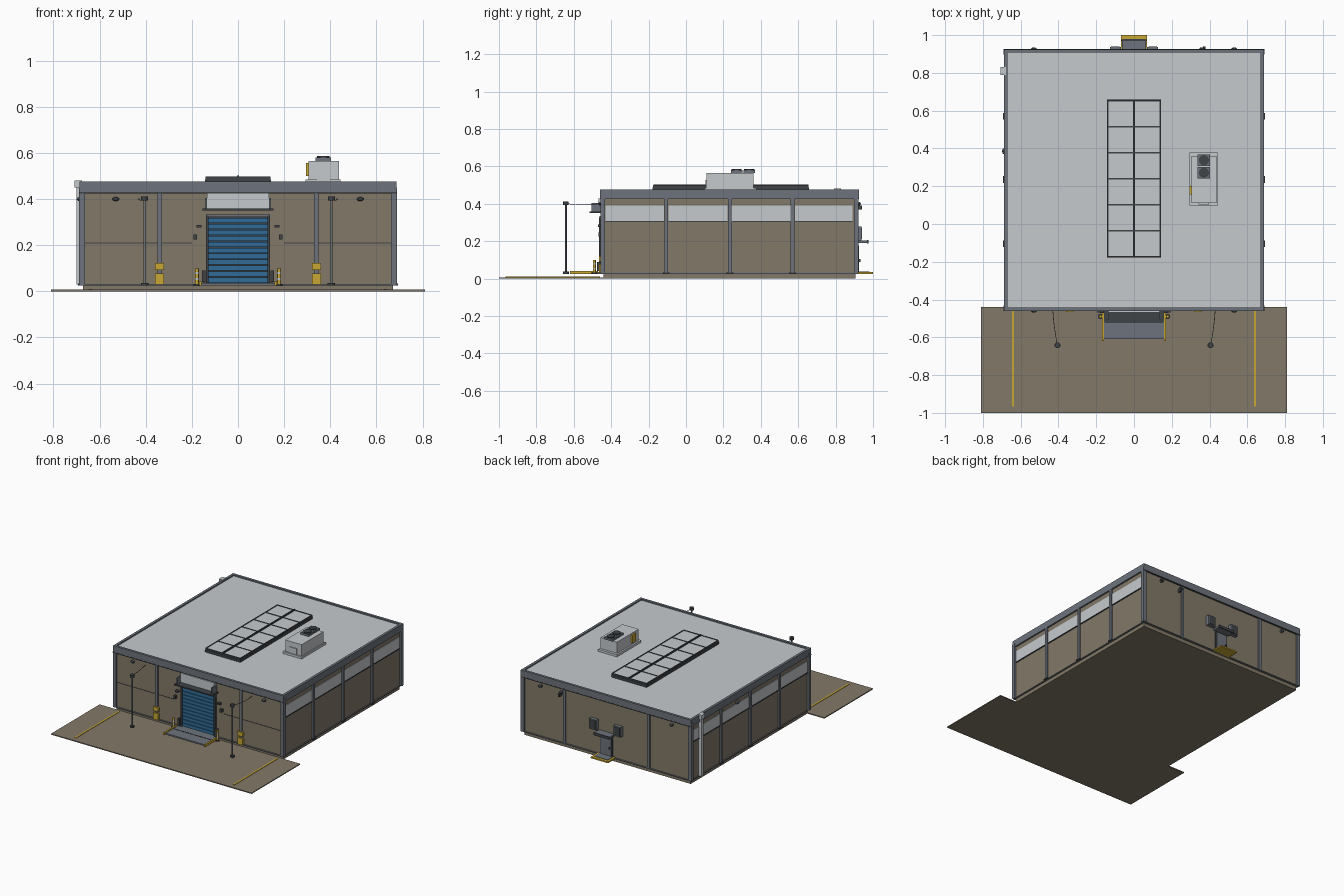
import bpy
import bmesh
from mathutils import Vector

cube = bpy.data.objects.get("Cube")
if cube:
    bpy.data.objects.remove(cube, do_unlink=True)


def material(name, r, g, b):
    m = bpy.data.materials.new(name)
    m.use_nodes = True
    m.diffuse_color = (r, g, b, 1)
    m.node_tree.nodes["Principled BSDF"].inputs["Base Color"].default_value = (r, g, b, 1)
    return m


TAUPE = material("taupe wall", .225, .19, .14)
GREY = material("steel grey", .155, .175, .205)
LIGHT = material("light grey", .56, .59, .61)
DARK = material("charcoal", .05, .056, .064)
BLUE = material("door blue", .03, .15, .31)
YELLOW = material("safety yellow", .58, .39, .035)


def finish(name, bm, mat):
    me = bpy.data.meshes.new(name)
    bm.to_mesh(me)
    bm.free()
    me.materials.append(mat)
    ob = bpy.data.objects.new(name, me)
    bpy.context.collection.objects.link(ob)
    return ob


def box(name, x, y, z, mat):
    """Box from (min, max) pairs."""
    bm = bmesh.new()
    bmesh.ops.create_cube(bm, size=1)
    for v in bm.verts:
        v.co = [(a + b) / 2 + c * (b - a) for (a, b), c in zip((x, y, z), v.co)]
    return finish(name, bm, mat)


def pair(name, x, y, z, mat):
    """Box and its mirror image across x = 0."""
    box(name + "_left", x, y, z, mat)
    box(name + "_right", (-x[1], -x[0]), y, z, mat)


def post(name, x, y, z, r, mat, sides=12):
    bm = bmesh.new()
    bmesh.ops.create_cone(bm, cap_ends=True, segments=sides, radius1=r, radius2=r, depth=z[1] - z[0])
    bmesh.ops.translate(bm, verts=bm.verts, vec=(x, y, (z[0] + z[1]) / 2))
    for f in bm.faces:
        f.smooth = len(f.verts) == 4
    return finish(name, bm, mat)


def wire(name, points, r, mat):
    cu = bpy.data.curves.new(name, "CURVE")
    cu.dimensions = "3D"
    cu.bevel_depth = r
    cu.bevel_resolution = 1
    s = cu.splines.new("POLY")
    s.points.add(len(points) - 1)
    for p, co in zip(s.points, points):
        p.co = (*co, 1)
    cu.materials.append(mat)
    bpy.context.collection.objects.link(bpy.data.objects.new(name, cu))


FRONT, BACK, SIDE = -.447, .912, .677

# Ground, slab and main walls
box("apron", (-.81, .81), (-1, -.44), (0, .007), TAUPE)
pair("lane_line", (.634, .646), (-.965, -.46), (.006, .01), YELLOW)
box("base_slab", (-.672, .672), (-.44, .905), (0, .03), TAUPE)
box("walls", (-SIDE, SIDE), (FRONT, BACK), (.026, .44), TAUPE)
box("sill_front", (-.69, .69), (-.455, FRONT), (.026, .032), GREY)
box("sill_back", (-.69, .69), (BACK, .92), (.026, .032), GREY)
pair("sill_side", (SIDE, .683), (-.455, .92), (.026, .032), GREY)

# Roof and parapet
box("roof", (-.68, .68), (-.45, .915), (.43, .468), LIGHT)
box("parapet_front", (-.688, .688), (-.46, -.442), (.427, .477), GREY)
box("parapet_back", (-.688, .688), (.907, .925), (.427, .477), GREY)
pair("parapet_side", (.67, .688), (-.442, .907), (.427, .477), GREY)
for y in (-.461, .919):
    box("parapet_drip", (-.69, .69), (y, y + .007), (.425, .431), DARK)

# Columns with base plates
for y in (-.458, .897):
    pair("corner_column", (.664, .69), (y, y + .026), (.03, .45), GREY)
for y0, y1 in ((-.456, FRONT), (BACK, .921)):
    pair("wall_column", (.33, .35), (y0, y1), (.03, .43), GREY)
for y in (-.105, .235, .57):
    pair("side_column", (SIDE, .689), (y - .01, y + .01), (.03, .43), GREY)
    pair("side_column_base", (SIDE, .694), (y - .018, y + .018), (.026, .034), DARK)

# Side window strips
for y0, y1 in ((-.43, -.117), (-.093, .223), (.247, .558), (.582, .89)):
    pair("side_window", (SIDE, .681), (y0, y1), (.307, .39), LIGHT)
    pair("window_sill", (SIDE, .684), (y0, y1), (.302, .308), DARK)

# Wall seam either side of the loading door
pair("wall_seam", (.2, .664), (-.449, FRONT), (.208, .212), DARK)

# Loading door: slats, rails and header
box("door_back", (-.137, .137), (-.45, FRONT), (.035, .325), DARK)
for i in range(11):
    z = .038 + i * .0258
    box("door_slat", (-.13, .13), (-.457, -.449), (z, z + .022), BLUE)
pair("door_rail", (.128, .139), (-.465, FRONT), (.03, .328), DARK)
box("door_header", (-.139, .139), (-.462, FRONT), (.322, .334), GREY)

# Canopy over the loading door, with a light panel behind it
box("transom_panel", (-.135, .135), (-.468, FRONT), (.36, .427), LIGHT)
box("canopy_shelf", (-.155, .155), (-.515, FRONT), (.35, .359), DARK)
pair("canopy_bracket", (.135, .143), (-.505, FRONT), (.355, .405), GREY)

# Loading platform with yellow edges, bumpers and bollards
box("platform", (-.16, .16), (-.61, FRONT), (.026, .036), GREY)
box("platform_hinge", (-.155, .155), (-.525, -.52), (.034, .038), DARK)
pair("platform_edge", (.158, .17), (-.62, -.47), (.026, .042), YELLOW)
pair("bumper", (.142, .157), (-.475, FRONT), (.04, .09), DARK)
for s in (-1, 1):
    post("bollard", s * .178, -.49, (.026, .1), .008, YELLOW)
    for z in (.05, .075):
        post("bollard_band", s * .178, -.49, (z, z + .008), .0085, LIGHT)
    post("bollard_foot", s * .178, -.49, (.024, .032), .014, DARK)

# Yellow column guards and small door fittings
pair("guard_lower", (.32, .36), (-.465, FRONT), (.03, .078), YELLOW)
pair("guard_upper", (.32, .36), (-.465, FRONT), (.092, .122), YELLOW)
pair("control_box", (.178, .194), (-.468, FRONT), (.225, .246), DARK)
pair("signal_lamp", (.158, .181), (-.47, FRONT), (.277, .288), DARK)

# Wall lamps: a plate and a rounded head
def wall_lamp(x, y, dx, dy):
    c = Vector((x, y, .4))
    box("lamp_plate", (x - .008, x + .008), (y - .008, y + .008), (.392, .408), GREY)
    bm = bmesh.new()
    bmesh.ops.create_icosphere(bm, subdivisions=2, radius=1)
    for v in bm.verts:
        v.co = c + Vector((dx * .006 + v.co.x * (.008 if dx else .015),
                           dy * .008 + v.co.y * (.008 if dy else .015), v.co.z * .009))
    finish("lamp_head", bm, DARK)


for x in (-.53, .53):
    wall_lamp(x, -.453, 0, -1)
for x in (-.53, .36, .53):
    wall_lamp(x, .919, 0, 1)
wall_lamp(-.684, .385, -1, 0)
box("back_camera", (.365, .378), (BACK, .94), (.37, .39), DARK)

# Lamp posts with sagging cables to the wall
for s in (-1, 1):
    x, y = s * .405, -.642
    post("lamp_post", x, y, (.03, .4), .005, GREY)
    post("lamp_post_base", x, y, (.026, .037), .016, DARK)
    post("lamp_post_head", x, y, (.393, .411), .015, DARK)
    pts = []
    for i in range(11):
        t = i / 10
        pts.append((x + s * (.025 * t + .015 * t * (1 - t)), y + .19 * t, .402 - .03 * t * (1 - t)))
    wire("lamp_cable", pts, .0015, DARK)

# Rear door, canopy, step and wall cabinets
box("rear_frame", (-.05, .05), (BACK, .919), (.03, .185), DARK)
box("rear_door", (-.042, .042), (BACK, .924), (.034, .178), GREY)
box("rear_handle", (-.034, -.028), (.92, .932), (.09, .105), DARK)
box("rear_canopy", (-.063, .063), (BACK, .972), (.19, .203), GREY)
box("rear_canopy_trim", (-.065, .065), (.968, .976), (.187, .206), DARK)
box("rear_step", (-.07, .07), (BACK, 1), (.026, .036), YELLOW)
box("rear_step_tread", (-.055, .055), (BACK, .98), (.035, .039), GREY)
pair("rear_cabinet", (.07, .128), (BACK, .938), (.205, .278), GREY)
pair("rear_cabinet_door", (.076, .122), (.937, .941), (.211, .272), DARK)

# Downpipe near the rear corner
box("downpipe", (-.7, -SIDE), (.797, .823), (.03, .46), LIGHT)
box("downpipe_hopper", (-.708, -SIDE), (.79, .83), (.45, .481), LIGHT)

# Skylight: curb, glazing and bars
box("skylight_curb", (-.143, .143), (-.178, .658), (.465, .486), DARK)
box("skylight_glass", (-.136, .136), (-.171, .651), (.48, .494), LIGHT)
for i in range(7):
    y = -.174 + i * .1375
    box("skylight_bar", (-.14, .14), (y - .002, y + .005), (.48, .497), DARK)
pair("skylight_edge", (.135, .142), (-.174, .655), (.48, .497), DARK)
box("skylight_ridge", (-.005, .005), (-.174, .655), (.48, .503), DARK)

# Rooftop ventilation unit
box("vent_curb", (.293, .445), (.098, .378), (.465, .484), LIGHT)
box("vent_body", (.305, .437), (.11, .36), (.48, .566), LIGHT)
box("vent_front_panel", (.342, .398), (.104, .11), (.484, .528), LIGHT)
box("vent_access_panel", (.294, .306), (.155, .2), (.5, .556), YELLOW)
for y in (.24, .307):
    box("fan_housing", (.337, .403), (y, y + .062), (.565, .58), GREY)
    post("fan_grille", .37, y + .031, (.575, .587), .027, DARK, 16)
